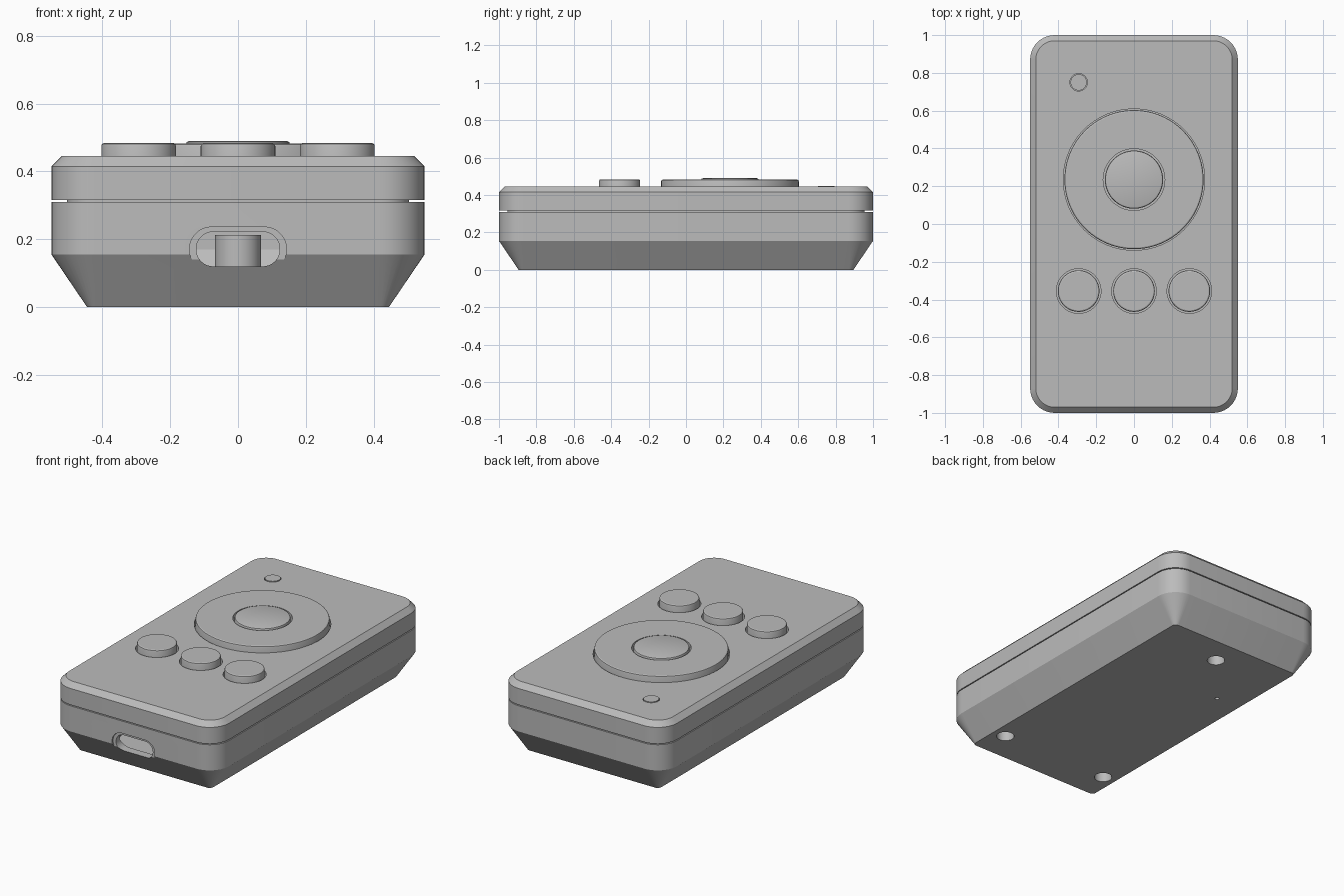
import bpy, bmesh, math

if "Cube" in bpy.data.objects:
    bpy.data.objects.remove(bpy.data.objects["Cube"])

grey = bpy.data.materials.new("plain grey plastic")
grey.diffuse_color = (0.5, 0.5, 0.5, 1)
grey.use_nodes = True
grey.node_tree.nodes["Principled BSDF"].inputs["Base Color"].default_value = grey.diffuse_color


def make(name, bm):
    bmesh.ops.recalc_face_normals(bm, faces=bm.faces)
    me = bpy.data.meshes.new(name)
    bm.to_mesh(me)
    bm.free()
    me.materials.append(grey)
    ob = bpy.data.objects.new(name, me)
    bpy.context.collection.objects.link(ob)
    return ob


def skin(name, rings):
    """Join successive rings of points and cap both ends."""
    bm = bmesh.new()
    loops = [[bm.verts.new(p) for p in ring] for ring in rings]
    n = len(loops[0])
    for a, b in zip(loops, loops[1:]):
        for i in range(n):
            j = (i + 1) % n
            bm.faces.new((a[i], a[j], b[j], b[i]))
    bm.faces.new(loops[0][::-1])
    bm.faces.new(loops[-1])
    return make(name, bm)


def rounded(hx, hy, r, steps=10):
    """Rounded rectangle outline."""
    pts = []
    for q, (sx, sy) in enumerate([(1, 1), (-1, 1), (-1, -1), (1, -1)]):
        for i in range(steps + 1):
            a = (q + i / steps) * math.pi / 2
            pts.append((sx * (hx - r) + r * math.cos(a), sy * (hy - r) + r * math.sin(a)))
    return pts


def case(name, profile):
    """Shell from (inset, z) pairs running over the outside and then the inside."""
    return skin(name, [[(x, y, z) for x, y in rounded(0.55 - d, 1 - d, max(0.13 - d, 0.015))]
                       for d, z in profile])


def turned(name, cx, cy, profile, n=64):
    """Round part from (radius, z) pairs."""
    return skin(name, [[(cx + r * math.cos(2 * math.pi * i / n),
                         cy + r * math.sin(2 * math.pi * i / n), z) for i in range(n)]
                       for r, z in profile])


def slot(name, hx, z0, z1, r, y0, y1):
    """Rounded bar running front to back."""
    zc, hz = (z0 + z1) / 2, (z1 - z0) / 2
    return skin(name, [[(x, y, z + zc) for x, z in rounded(hx, hz, r)] for y in (y0, y1)])


def cut(ob, cutters):
    bpy.context.view_layer.objects.active = ob
    for c in cutters:
        m = ob.modifiers.new("cut", 'BOOLEAN')
        m.operation, m.solver, m.object = 'DIFFERENCE', 'EXACT', c
        bpy.ops.object.modifier_apply(modifier=m.name)
    for c in cutters:
        bpy.data.objects.remove(c)


# Key layout
KEYS = [(x, -0.355) for x in (-0.293, 0, 0.293)]
PAD = (0, 0.235)
LAMP = (-0.293, 0.75)
SCREWS = [(0, 0.726), (0.363, -0.707), (-0.363, -0.707)]

# Lower shell with charging port, screw holes and reset pinhole
lower = case("lower_shell", [(0.105, 0), (0, 0.155), (0, 0.31), (0.045, 0.31),
                             (0.045, 0.17), (0.12, 0.045)])
cut(lower, [slot("port_recess", 0.143, 0.105, 0.236, 0.065, -1.1, -0.99),
            slot("port_hole", 0.123, 0.12, 0.222, 0.05, -1.1, -0.85),
            turned("pinhole", -0.284, 0.398, [(0.012, -0.1), (0.012, 0.1)], 24)]
    + [turned("screw_hole", x, y, [(0.05, -0.1), (0.05, 0.1)], 40) for x, y in SCREWS])

# Screw bosses, open below
for x, y in SCREWS:
    turned("screw_boss", x, y, [(0.068, 0.04), (0.068, 0.212), (0.02, 0.212),
                                (0.02, 0.15), (0.0501, 0.15), (0.0501, 0.04)], 40)
    boss = bpy.context.collection.objects[-1]
    bm = bmesh.new()
    bm.from_mesh(boss.data)
    last = [f for f in bm.faces if len(f.verts) > 4 and
            all(abs(math.hypot(v.co.x - x, v.co.y - y) - 0.0501) < 1e-4 for v in f.verts)]
    first = [f for f in bm.faces if len(f.verts) > 4 and f not in last]
    bmesh.ops.delete(bm, geom=last + first, context='FACES_ONLY')
    bmesh.ops.recalc_face_normals(bm, faces=bm.faces)
    # Screw seat closes the boss
    ring = [v for v in bm.verts if abs(v.co.z - 0.15) < 1e-4
            and math.hypot(v.co.x - x, v.co.y - y) < 0.03]
    ring.sort(key=lambda v: math.atan2(v.co.y - y, v.co.x - x))
    bm.faces.new(ring[::-1])
    bm.to_mesh(boss.data)
    bm.free()

# Upper shell with chamfered rim, inner lip and key openings
upper = case("upper_shell", [(0.03, 0.445), (0, 0.415), (0, 0.316), (0.046, 0.316),
                             (0.046, 0.28), (0.07, 0.28), (0.07, 0.405)])
cut(upper, [turned("key_opening", x, y, [(0.118, 0.35), (0.118, 0.6)]) for x, y in KEYS]
    + [turned("pad_opening", *PAD, [(0.374, 0.35), (0.374, 0.6)], 96),
       turned("lamp_opening", *LAMP, [(0.046, 0.35), (0.046, 0.6)], 40)])

# Three small keys with flanges under the shell
for x, y in KEYS:
    turned("round_key", x, y, [(0.13, 0.375), (0.13, 0.395), (0.11, 0.395), (0.11, 0.475),
                               (0.108, 0.481), (0.102, 0.484)])

# Direction ring
ring = turned("direction_ring", *PAD, [(0.385, 0.375), (0.385, 0.395), (0.368, 0.395),
                                       (0.368, 0.473), (0.366, 0.479), (0.36, 0.482)], 96)
cut(ring, [turned("ring_opening", *PAD, [(0.163, 0.3), (0.163, 0.6)])])

# Centre key
turned("centre_key", *PAD, [(0.175, 0.34), (0.175, 0.365), (0.154, 0.365), (0.154, 0.479),
                            (0.151, 0.487), (0.143, 0.49)])

# Indicator lamp
turned("indicator_lamp", *LAMP, [(0.06, 0.385), (0.06, 0.4), (0.043, 0.4), (0.043, 0.449)], 40)

# Smooth rounded sides, crisp edges
for ob in bpy.context.collection.objects:
    ob.data.shade_smooth()
    ob.data.set_sharp_from_angle(angle=math.radians(25))
